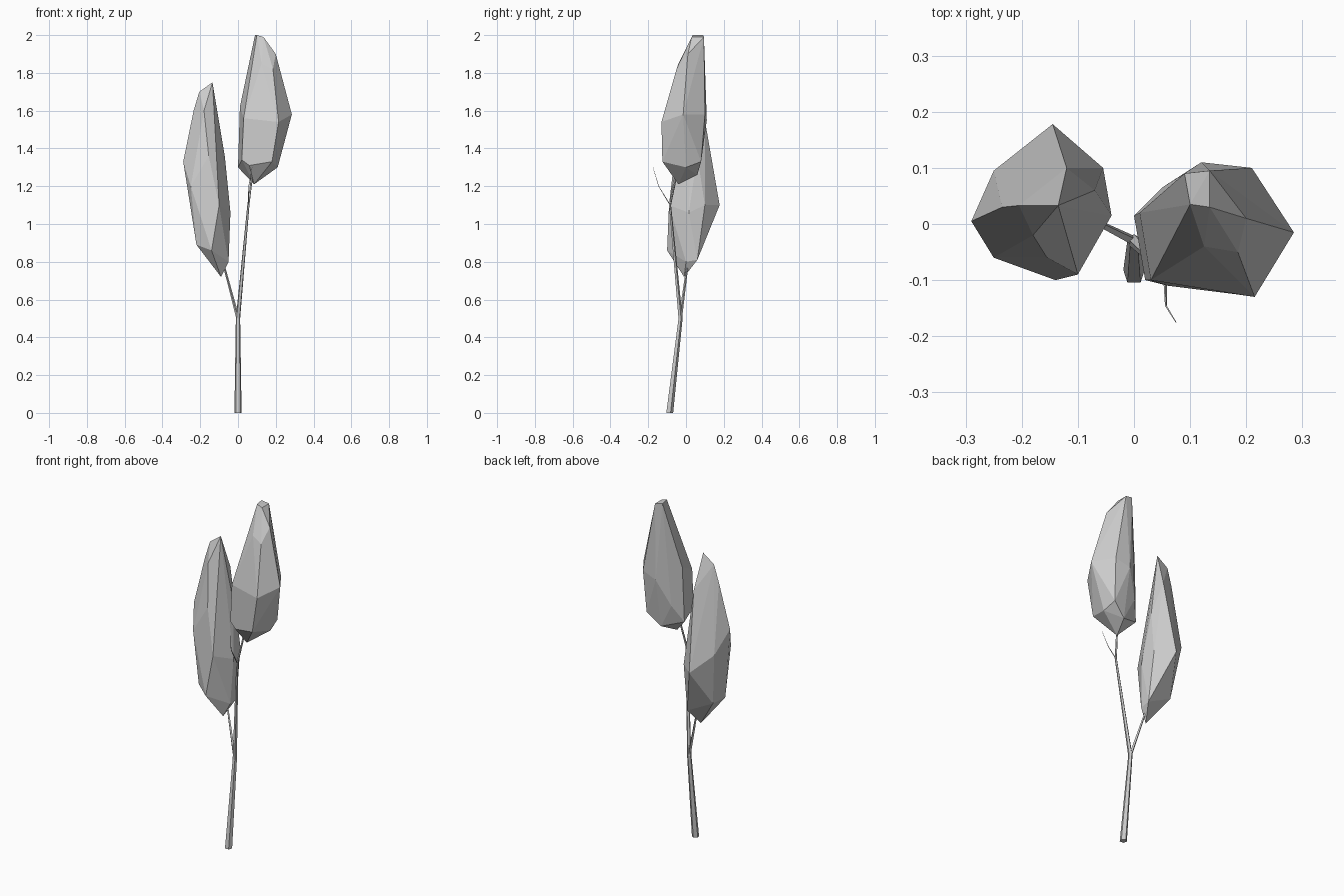
import bpy, bmesh
from mathutils import Vector

default_cube = bpy.data.objects.get("Cube")
if default_cube:
    bpy.data.objects.remove(default_cube, do_unlink=True)


def make_material(name, colour):
    material = bpy.data.materials.new(name)
    material.use_nodes = True
    material.diffuse_color = colour
    shader = next(n for n in material.node_tree.nodes if n.type == "BSDF_PRINCIPLED")
    shader.inputs["Base Color"].default_value = colour
    return material


grey = make_material("plain grey", (0.6, 0.6, 0.6, 1))


def add_object(name, bm):
    bmesh.ops.recalc_face_normals(bm, faces=bm.faces[:])
    mesh = bpy.data.meshes.new(name)
    bm.to_mesh(mesh)
    bm.free()
    mesh.materials.append(grey)
    obj = bpy.data.objects.new(name, mesh)
    bpy.context.scene.collection.objects.link(obj)
    return obj


def add_crown(name, corners):
    """Faceted foliage mass: the convex hull around its corner points."""
    bm = bmesh.new()
    for corner in corners:
        bm.verts.new(corner)
    hull = bmesh.ops.convex_hull(bm, input=bm.verts[:])
    spare = {v for v in hull["geom_interior"] + hull["geom_unused"]
             if isinstance(v, bmesh.types.BMVert)}
    bmesh.ops.delete(bm, geom=list(spare), context="VERTS")
    bmesh.ops.dissolve_limit(bm, angle_limit=0.06, verts=bm.verts[:], edges=bm.edges[:])
    return add_object(name, bm)


def add_branch(name, path, radii, sides=5):
    """Tapered low-poly tube along a path, with level rings."""
    bm = bmesh.new()
    rings = []
    for point, radius in zip(path, radii):
        ring = bmesh.ops.create_circle(bm, segments=sides, radius=radius)["verts"]
        bmesh.ops.translate(bm, verts=ring, vec=Vector(point))
        rings.append(ring)
    for low, high in zip(rings, rings[1:]):
        for i in range(sides):
            j = (i + 1) % sides
            bm.faces.new((low[i], low[j], high[j], high[i]))
    bm.faces.new(rings[0])
    bm.faces.new(rings[-1])
    return add_object(name, bm)


# Trunk and the two limbs that fork from it
fork = (0, -.03, .5)
limb_bend = (.055, -.085, 1.1)
add_branch("trunk", [(0, -.088, 0), fork], [.02, .012])
add_branch("right_limb", [fork, (-.08, .01, .8)], [.009, .005], 4)
add_branch("left_limb", [fork, limb_bend, (.075, -.05, 1.26)], [.012, .006, .005])

# Thin bare twig
add_branch("twig", [limb_bend, (.057, -.145, 1.2), (.075, -.175, 1.3)],
           [.004, .002, .001], 3)

# Lower crown, from its base tip up to its peak
add_crown("right_crown", [
    (-.09, -.01, .72),
    (-.05, 0, .8), (-.05, .06, .81), (-.14, -.1, .86),
    (-.22, -.05, .89), (-.21, .05, .89),
    (-.04, .015, 1.06), (-.1, -.09, 1.1), (-.145, .178, 1.1), (-.055, .1, 1.1),
    (-.25, -.06, 1.2), (-.25, .095, 1.2), (-.29, .005, 1.33),
    (-.155, -.06, 1.36), (-.07, .06, 1.36),
    (-.18, -.02, 1.6), (-.235, .03, 1.6), (-.12, .1, 1.55),
    (-.205, .033, 1.7), (-.135, .033, 1.75)])

# Upper crown, from its base tip up to its narrow flat peak
add_crown("left_crown", [
    (.085, -.04, 1.21),
    (.12, .06, 1.26), (0, .015, 1.3), (.06, -.11, 1.31), (.21, 0, 1.3),
    (.18, -.125, 1.33), (.02, -.1, 1.34), (.2, .08, 1.33), (.05, .065, 1.4),
    (.215, -.13, 1.54), (.03, -.1, 1.56), (.12, .11, 1.55),
    (.285, -.015, 1.58), (.21, .1, 1.58), (.01, .02, 1.62),
    (.185, -.05, 1.82), (.125, -.04, 1.85), (.2, .01, 1.9),
    (.1, .035, 2), (.135, .03, 1.99), (.135, .095, 1.99), (.09, .09, 2)])
